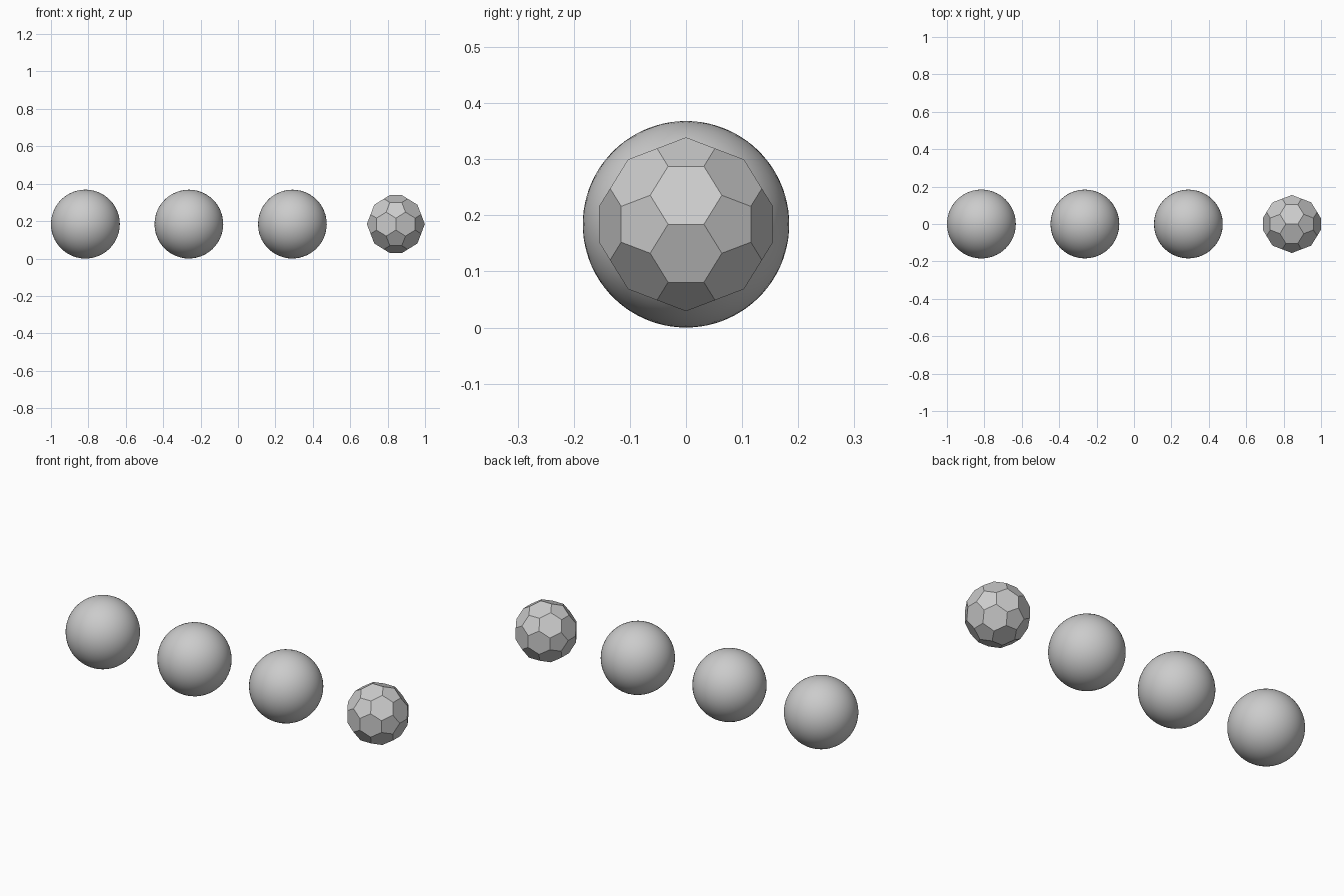
import bpy, bmesh, math
from itertools import product

if "Cube" in bpy.data.objects:
    bpy.data.objects.remove(bpy.data.objects["Cube"])

RADIUS = 0.184
SPACING = 0.5533
CENTRE_Z = 0.184
FIRST_X = -1 + RADIUS


def add_object(name, bm, x, smooth):
    mesh = bpy.data.meshes.new(name)
    bm.normal_update()
    for f in bm.faces:
        f.smooth = smooth
    bm.to_mesh(mesh)
    bm.free()
    obj = bpy.data.objects.new(name, mesh)
    obj.location = (x, 0, CENTRE_Z)
    bpy.context.collection.objects.link(obj)
    return obj


# Three smooth balls in a row
for i, (name, detail) in enumerate([("smooth_ball_left", 5),
                                    ("smooth_ball_middle", 4),
                                    ("smooth_ball_right", 4)]):
    bm = bmesh.new()
    bmesh.ops.create_icosphere(bm, subdivisions=detail, radius=RADIUS)
    add_object(name, bm, FIRST_X + i * SPACING, True)

# Faceted ball: truncated icosahedron of 12 pentagons and 20 hexagons
phi = (1 + math.sqrt(5)) / 2
scale = 0.155 / (3 * phi)
points = set()
for base in [(3 * phi, 1, 0), (2 * phi, 2 + phi, 1), (2 * phi + 1, 2, phi)]:
    for shift in range(3):
        p = base[shift:] + base[:shift]
        for signs in product((1, -1), repeat=3):
            points.add(tuple(c * s * scale + 0.0 for c, s in zip(p, signs)))

bm = bmesh.new()
for p in sorted(points):
    bm.verts.new(p)
bmesh.ops.convex_hull(bm, input=bm.verts[:])
bmesh.ops.dissolve_limit(bm, angle_limit=math.radians(5),
                         verts=bm.verts[:], edges=bm.edges[:])
bmesh.ops.recalc_face_normals(bm, faces=bm.faces[:])
add_object("faceted_ball", bm, FIRST_X + 3 * SPACING, False)
